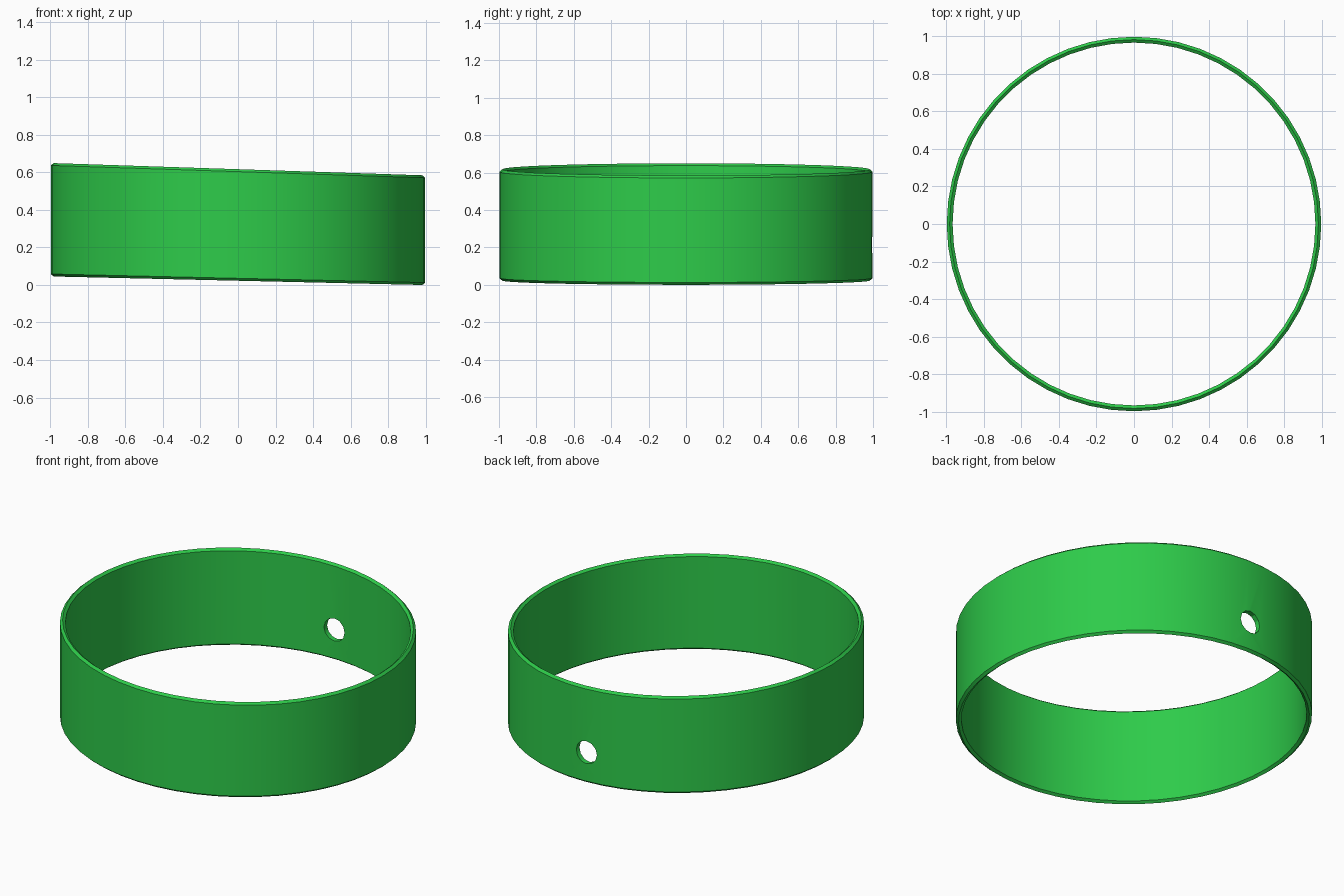
import bpy, bmesh, math

if "Cube" in bpy.data.objects:
    bpy.data.objects.remove(bpy.data.objects["Cube"])

SIDES = 52
STEP = 2 * math.pi / SIDES


def top_z(x):
    return 0.617 - 0.033 * x


def bottom_z(x):
    return 0.0225 - 0.023 * x


# Cross-section: (radius, is_top, distance in from the ridge)
PROFILE = [(0.998, False, 0.013), (0.998, True, 0.013), (0.983, True, 0.0),
           (0.967, True, 0.012), (0.967, False, 0.012), (0.983, False, 0.0)]

# Band: sloping hoop with ridged rims
bm = bmesh.new()
loops = []
for i in range(SIDES):
    a = math.pi / 2 + i * STEP
    loop = []
    for r, is_top, inset in PROFILE:
        x, y = r * math.cos(a), r * math.sin(a)
        z = top_z(x) - inset if is_top else bottom_z(x) + inset
        loop.append(bm.verts.new((x, y, z)))
    loops.append(loop)
n = len(PROFILE)
for i in range(SIDES):
    p, q = loops[i], loops[(i + 1) % SIDES]
    for j in range(n):
        k = (j + 1) % n
        bm.faces.new((p[j], q[j], q[k], p[k]))
bmesh.ops.recalc_face_normals(bm, faces=bm.faces[:])
low = min(v.co.z for v in bm.verts)
bmesh.ops.translate(bm, verts=bm.verts[:], vec=(0, 0, -low))
mesh = bpy.data.meshes.new("band")
bm.to_mesh(mesh)
bm.free()
band = bpy.data.objects.new("band", mesh)
bpy.context.collection.objects.link(band)

# Round hole through the back wall
bpy.ops.mesh.primitive_cylinder_add(vertices=12, radius=0.07, depth=0.3,
                                    location=(-0.016, 0.98, 0.213),
                                    rotation=(math.pi / 2, 0, 0))
cutter = bpy.context.object
cutter.name = "hole_cutter"
cutter.hide_render = True

bpy.ops.object.select_all(action='DESELECT')
band.select_set(True)
bpy.context.view_layer.objects.active = band
mod = band.modifiers.new("hole", 'BOOLEAN')
mod.operation = 'DIFFERENCE'
mod.solver = 'EXACT'
mod.object = cutter
bpy.ops.object.modifier_apply(modifier=mod.name)
bpy.data.objects.remove(cutter, do_unlink=True)

# Green finish, smooth walls with crisp rims
mat = bpy.data.materials.new("green")
mat.diffuse_color = (0.027, 0.6, 0.068, 1)
mat.use_nodes = True
mat.node_tree.nodes["Principled BSDF"].inputs["Base Color"].default_value = mat.diffuse_color
band.data.materials.clear()
band.data.materials.append(mat)
bpy.ops.object.shade_smooth_by_angle(angle=math.radians(30))
